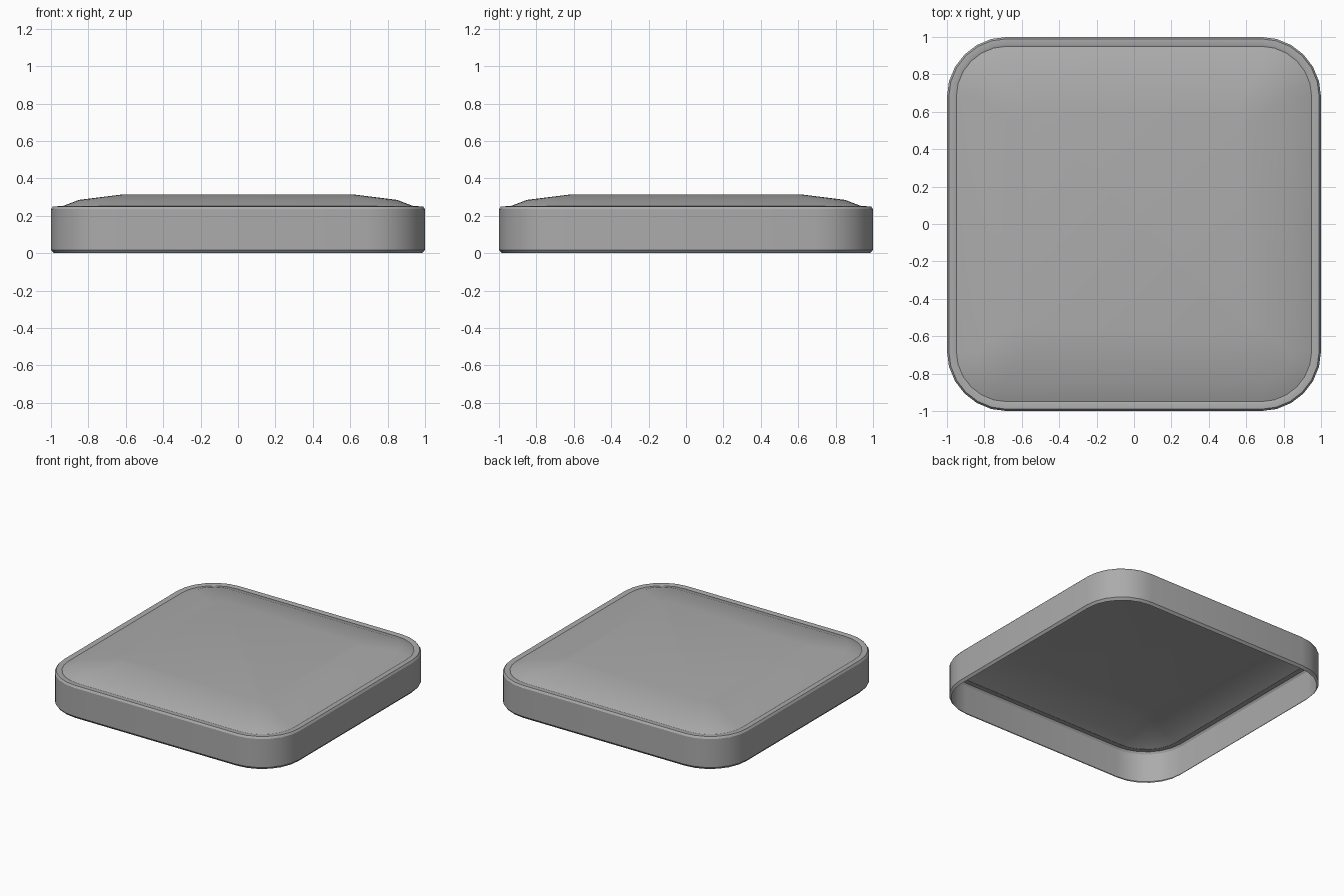
import bpy, bmesh, math

if "Cube" in bpy.data.objects:
    bpy.data.objects.remove(bpy.data.objects["Cube"])

SEG = 6  # segments per rounded corner


def ring(bm, half, z):
    """Rounded square loop; the corner radius shrinks as the loop moves inward."""
    r = max(0.32 - (1 - half), 0.08)
    c = half - r
    verts = []
    for q, (sx, sy) in enumerate([(1, 1), (-1, 1), (-1, -1), (1, -1)]):
        for i in range(SEG + 1):
            a = math.radians(90 * (q + i / SEG))
            verts.append(bm.verts.new((sx * c + r * math.cos(a), sy * c + r * math.sin(a), z)))
    return verts


# Section of the thin open shell, from the bottom edge up to the domed top
profile = [
    (0.985, 0.0), (1.0, 0.018),                    # chamfered bottom edge
    (1.0, 0.235), (0.99, 0.25),                    # wall and top bevel
    (0.962, 0.251), (0.95, 0.247),                 # rim and shallow groove
    (0.85, 0.285), (0.61, 0.315),                  # dome
]

bm = bmesh.new()
rings = [ring(bm, h, z) for h, z in profile]
n = len(rings[0])
for a, b in zip(rings, rings[1:]):
    for i in range(n):
        j = (i + 1) % n
        bm.faces.new((a[i], a[j], b[j], b[i]))
bm.faces.new(rings[-1])

mesh = bpy.data.meshes.new("domed_lid")
bm.to_mesh(mesh)
bm.free()
lid = bpy.data.objects.new("domed_lid", mesh)
bpy.context.collection.objects.link(lid)

# Dark grey finish
mat = bpy.data.materials.new("dark_grey")
mat.diffuse_color = (0.41, 0.41, 0.41, 1)
mat.use_nodes = True
mat.node_tree.nodes["Principled BSDF"].inputs["Base Color"].default_value = mat.diffuse_color
mesh.materials.append(mat)

bpy.context.view_layer.objects.active = lid
lid.select_set(True)
bpy.ops.object.shade_smooth_by_angle(angle=math.radians(30))
